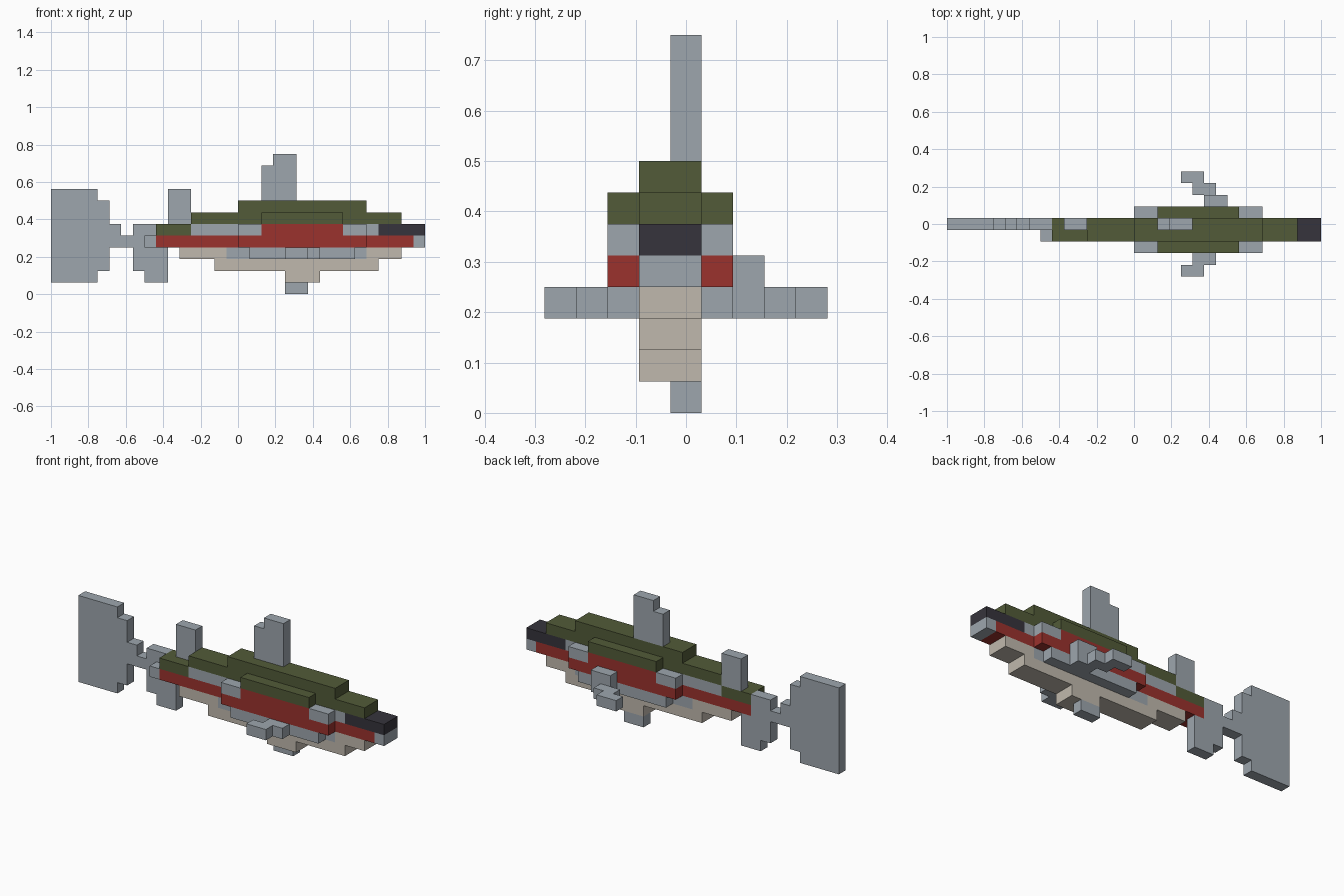
import bpy, bmesh
from mathutils import Vector

if "Cube" in bpy.data.objects:
    bpy.data.objects.remove(bpy.data.objects["Cube"], do_unlink=True)

UNIT = 1 / 16                                  # edge of one block
ORIGIN = Vector((-1, -4.5 * UNIT, 0))


def linear(c):
    c /= 255
    return c / 12.92 if c <= 0.04045 else ((c + 0.055) / 1.055) ** 2.4


def make_material(name, rgb):
    col = tuple(linear(c) for c in rgb) + (1,)
    m = bpy.data.materials.new(name)
    m.use_nodes = True
    m.diffuse_color = col
    m.node_tree.nodes["Principled BSDF"].inputs["Base Color"].default_value = col
    return m


MATS = {
    "grey": make_material("fin grey", (157, 166, 174)),
    "green": make_material("olive green", (82, 91, 56)),
    "red": make_material("brick red", (155, 50, 45)),
    "beige": make_material("belly beige", (192, 185, 173)),
    "dark": make_material("snout charcoal", (54, 52, 60)),
}

cells = {}                                     # block position -> (part, colour)


def box(part, colour, x, y, z):
    """Fill a range of blocks; each range is (start, end), end excluded."""
    for i in range(*x):
        for j in range(*y):
            for k in range(*z):
                cells[i, j, k] = (part, colour)


CORE, MID = (3, 5), (4, 5)

# Belly, in three steps, with a grey band along its upper flank
box("belly", "beige", (20, 23), CORE, (1, 2))
box("belly", "beige", (14, 28), CORE, (2, 3))
box("belly", "beige", (11, 30), CORE, (3, 4))
box("belly", "grey", (15, 27), CORE, (3, 4))

# Body core: red stripe, then grey flank between green rump and dark snout
box("body", "grey", (8, 32), CORE, (4, 5))
box("body", "red", (9, 31), CORE, (4, 5))
box("body", "green", (9, 12), CORE, (5, 6))
box("body", "grey", (12, 28), CORE, (5, 6))
box("snout", "dark", (28, 32), CORE, (5, 6))

# Back ridge
box("back_ridge", "green", (12, 30), CORE, (6, 7))
box("back_ridge", "green", (16, 27), CORE, (7, 8))

# Bulging flanks, one block thick on either side
for side, row in (("right", 2), ("left", 5)):
    part, y = side + "_flank", (row, row + 1)
    box(part, "grey", (17, 26), y, (3, 4))
    box(part, "red", (16, 27), y, (4, 5))
    box(part, "grey", (16, 27), y, (5, 6))
    box(part, "red", (18, 25), y, (5, 6))
    box(part, "green", (18, 25), y, (6, 7))

# Side fins, swept back as they leave the body
for part, y, x, top in (("right_side_fin", 1, 21, 4), ("right_side_fin", 0, 20, 4),
                        ("left_side_fin", 6, 22, 5), ("left_side_fin", 7, 21, 4),
                        ("left_side_fin", 8, 20, 4)):
    box(part, "grey", (x, x + 2), (y, y + 1), (3, top))

# Thin fins on the centre line
box("front_back_fin", "grey", (18, 21), MID, (8, 11))
box("front_back_fin", "grey", (19, 21), MID, (11, 12))
box("rear_back_fin", "grey", (10, 12), MID, (6, 9))
box("belly_fin", "grey", (20, 22), MID, (0, 1))
box("rear_belly_fin", "grey", (8, 10), MID, (1, 2))
box("rear_belly_fin", "grey", (7, 10), MID, (2, 4))

# Tail fin and its stalk
box("tail_fin", "grey", (0, 4), MID, (1, 9))
box("tail_fin", "grey", (4, 5), MID, (2, 8))
box("tail_stalk", "grey", (5, 8), MID, (4, 5))
box("tail_stalk", "grey", (5, 6), MID, (5, 6))
box("tail_stalk", "grey", (7, 9), MID, (5, 6))


def build(part):
    """Make the outer skin of one part, merging flat areas of one colour."""
    own = {c: col for c, (p, col) in cells.items() if p == part}
    colours = sorted(set(own.values()))
    bm = bmesh.new()
    for cell, colour in own.items():
        for axis in range(3):
            for sign in (0, 1):
                near = list(cell)
                near[axis] += 2 * sign - 1
                if tuple(near) in cells:
                    continue
                u, v = (axis + 1) % 3, (axis + 2) % 3
                ring = [(0, 0), (1, 0), (1, 1), (0, 1)]
                corners = []
                for a, b in (ring if sign else ring[::-1]):
                    p = Vector(cell)
                    p[axis] += sign
                    p[u] += a
                    p[v] += b
                    corners.append(bm.verts.new(ORIGIN + p * UNIT))
                bm.faces.new(corners).material_index = colours.index(colour)
    bmesh.ops.remove_doubles(bm, verts=bm.verts, dist=1e-4)
    bmesh.ops.dissolve_limit(bm, angle_limit=0.02, verts=bm.verts,
                             edges=bm.edges, delimit={'MATERIAL'})
    mesh = bpy.data.meshes.new(part)
    bm.to_mesh(mesh)
    bm.free()
    for c in colours:
        mesh.materials.append(MATS[c])
    bpy.context.collection.objects.link(bpy.data.objects.new(part, mesh))


for name in sorted({p for p, _ in cells.values()}):
    build(name)
